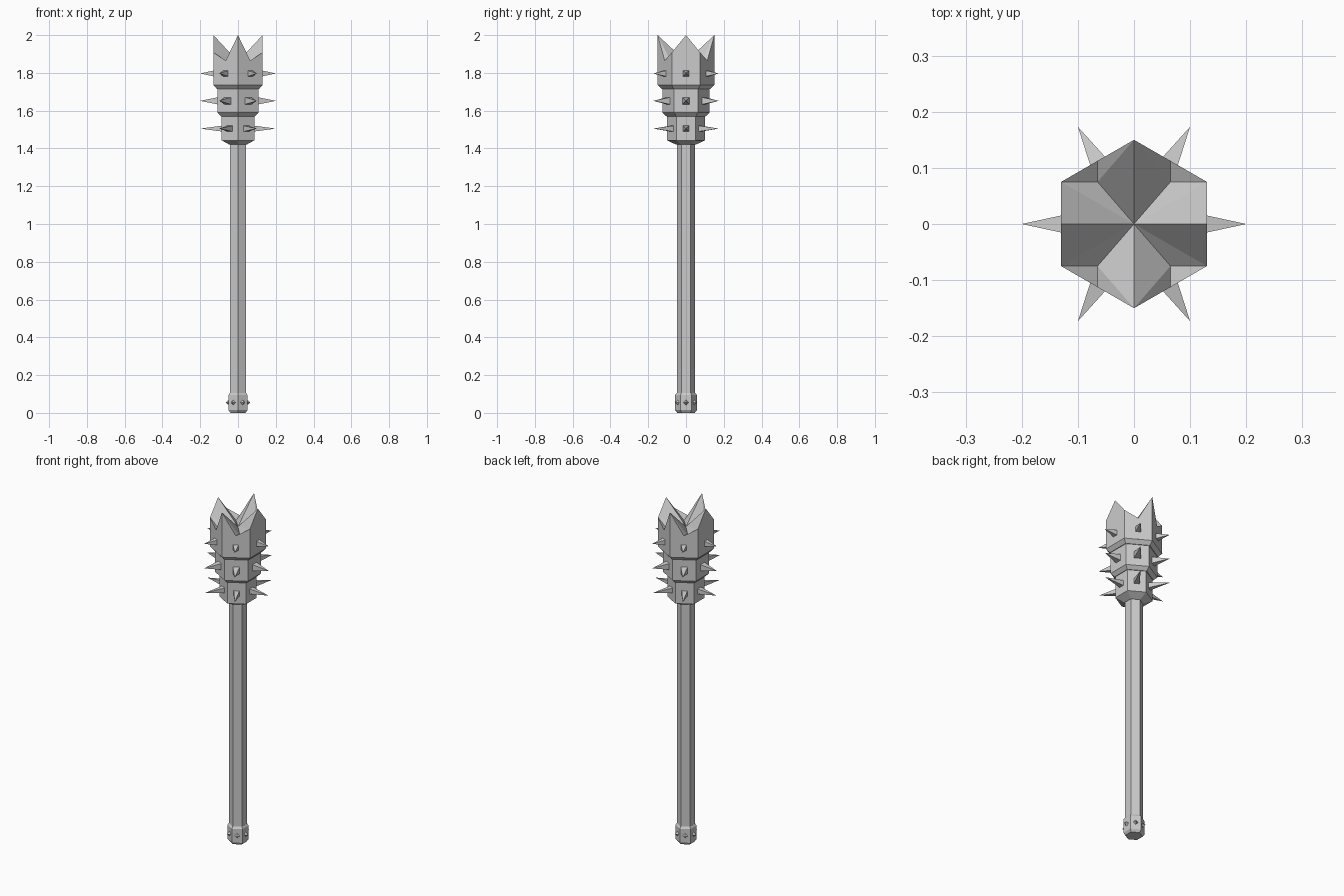
import bpy, bmesh, math
from mathutils import Vector

if "Cube" in bpy.data.objects:
    bpy.data.objects.remove(bpy.data.objects["Cube"], do_unlink=True)

steel = bpy.data.materials.new("grey_steel")
steel.use_nodes = True
steel.diffuse_color = (0.6, 0.6, 0.6, 1)
steel.node_tree.nodes["Principled BSDF"].inputs["Base Color"].default_value = (0.6, 0.6, 0.6, 1)


def finish(name, bm):
    """Weld, orient and turn a bmesh into a flat shaded object."""
    bmesh.ops.remove_doubles(bm, verts=bm.verts, dist=0.0001)
    bmesh.ops.recalc_face_normals(bm, faces=bm.faces)
    mesh = bpy.data.meshes.new(name)
    bm.to_mesh(mesh)
    bm.free()
    mesh.materials.append(steel)
    obj = bpy.data.objects.new(name, mesh)
    bpy.context.collection.objects.link(obj)
    return obj


def hex_loft(name, profile):
    """Six-sided solid from (radius, height) pairs, corners towards +y and -y."""
    bm = bmesh.new()
    rings = []
    for r, z in profile:
        angles = [math.radians(90 + 60 * i) for i in range(6)]
        rings.append([bm.verts.new((r * math.cos(a), r * math.sin(a), z)) for a in angles])
    for low, high in zip(rings, rings[1:]):
        for i in range(6):
            j = (i + 1) % 6
            bm.faces.new((low[i], low[j], high[j], high[i]))
    bm.faces.new(rings[0])
    bm.faces.new(rings[-1])
    return finish(name, bm)


def spike_ring(name, z, base_r, tip_r, half, turn=0):
    """Six four-sided spikes, one in the middle of each flat side."""
    bm = bmesh.new()
    for i in range(6):
        a = math.radians(60 * i)
        out = Vector((math.cos(a), math.sin(a), 0))
        side = Vector((-out.y, out.x, 0))
        centre = out * base_r + Vector((0, 0, z))
        tip = bm.verts.new(out * tip_r + Vector((0, 0, z)))
        base = []
        for k in range(4):
            b = math.radians(turn + 90 * k)
            base.append(bm.verts.new(centre + half * (side * math.cos(b) + Vector((0, 0, math.sin(b))))))
        bm.faces.new(base)
        for k in range(4):
            bm.faces.new((base[k], base[(k + 1) % 4], tip))
    return finish(name, bm)


# Handle
hex_loft("shaft", [(0.048, 0.05), (0.048, 1.44)])
hex_loft("pommel", [(0.046, 0), (0.057, 0.014), (0.057, 0.095), (0.049, 0.106)])
spike_ring("pommel_studs", 0.055, 0.049, 0.066, 0.014)

# Stepped head
hex_loft("head_tiers", [(0.052, 1.42), (0.1, 1.443), (0.1, 1.57), (0.104, 1.57), (0.125, 1.589),
                        (0.125, 1.715), (0.129, 1.715), (0.15, 1.736)])
for name, z, radius, half in (("lower", 1.505, 0.1, 0.022),
                              ("middle", 1.652, 0.125, 0.027),
                              ("upper", 1.797, 0.15, 0.022)):
    spike_ring(name + "_spikes", z, radius * 0.866 - 0.002, 0.2, half, 45)

# Four-pointed crown, one quarter mirrored around
bm = bmesh.new()
for sx in (1, -1):
    for sy in (1, -1):
        def vert(x, y, z):
            return bm.verts.new((sx * x, sy * y, z))
        centre = vert(0, 0, 1.86)
        notch = vert(0.065, 0.075, 1.85)
        rim = [vert(0.13, 0, 2), vert(0.13, 0.075, 1.908),
               vert(0.065, 0.1125, 1.865), vert(0, 0.15, 2)]
        foot = [vert(abs(v.co.x), abs(v.co.y), 1.736) for v in rim]
        for i in range(3):
            bm.faces.new((foot[i], foot[i + 1], rim[i + 1], rim[i]))
        bm.faces.new((centre, rim[0], rim[1]))
        bm.faces.new((centre, rim[1], notch))
        bm.faces.new((notch, rim[1], rim[2]))
        bm.faces.new((notch, rim[2], rim[3]))
        bm.faces.new((centre, notch, rim[3]))
finish("crown", bm)
